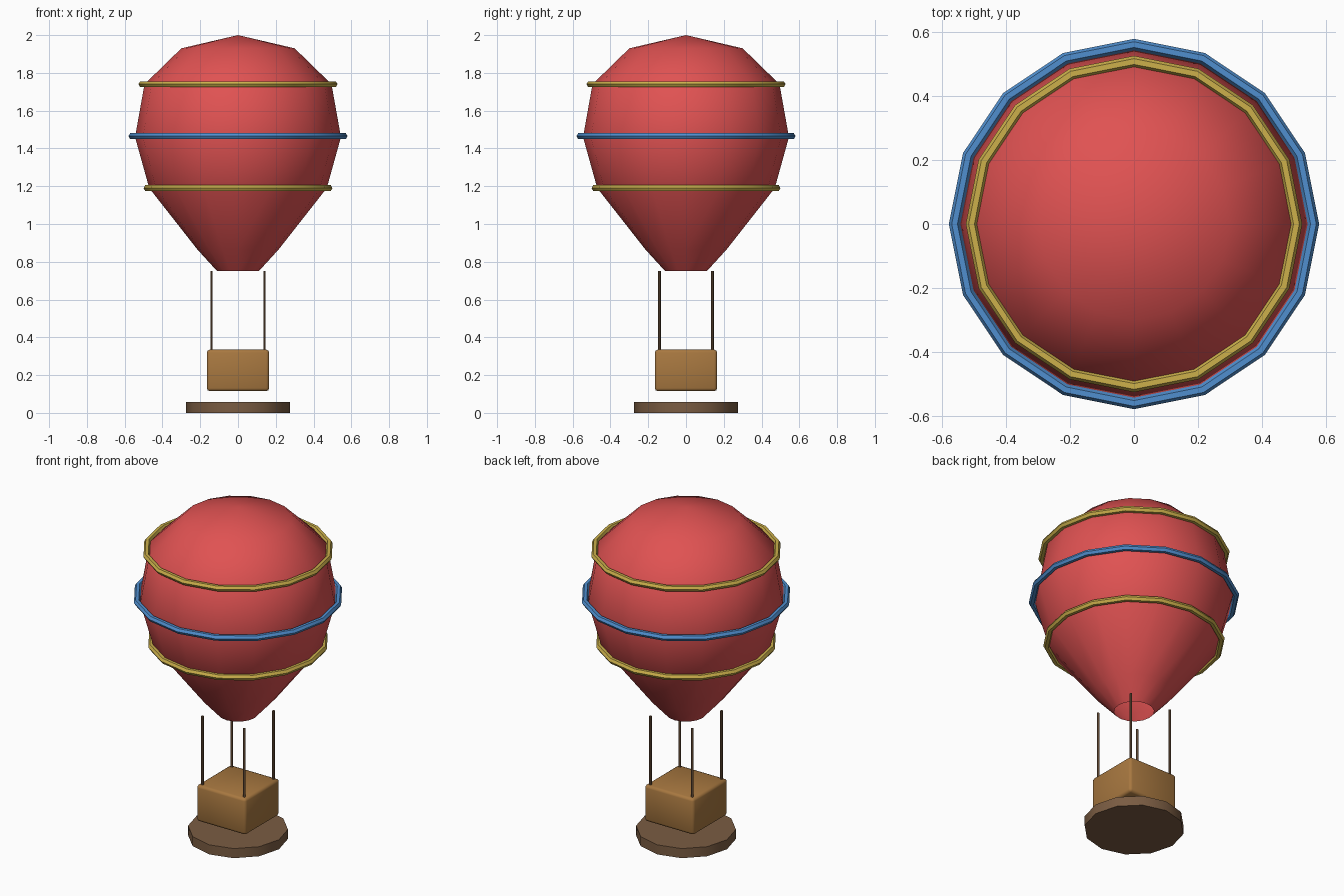
import bpy, bmesh, math
from mathutils import Matrix, Vector

cube = bpy.data.objects.get("Cube")
if cube:
    bpy.data.objects.remove(cube, do_unlink=True)


def material(name, rgb):
    """Flat colour from 8-bit display values."""
    lin = [((c / 255 + 0.055) / 1.055) ** 2.4 for c in rgb] + [1.0]
    mat = bpy.data.materials.new(name)
    mat.use_nodes = True
    mat.diffuse_color = lin
    bsdf = mat.node_tree.nodes["Principled BSDF"]
    bsdf.inputs["Base Color"].default_value = lin
    bsdf.inputs["Roughness"].default_value = 0.8
    return mat


red = material("envelope red", (224, 82, 82))
gold = material("band gold", (204, 176, 75))
blue = material("band blue", (80, 143, 207))
wicker = material("wicker tan", (168, 120, 64))
wood = material("dark wood", (122, 92, 66))


def add_object(name, bm, mat, angle):
    """Turn a bmesh into an object, smooth below the given edge angle."""
    mesh = bpy.data.meshes.new(name)
    bm.to_mesh(mesh)
    bm.free()
    mesh.materials.append(mat)
    obj = bpy.data.objects.new(name, mesh)
    bpy.context.collection.objects.link(obj)
    bpy.ops.object.select_all(action='DESELECT')
    obj.select_set(True)
    bpy.context.view_layer.objects.active = obj
    bpy.ops.object.shade_smooth_by_angle(angle=math.radians(angle))
    return obj


def lathe(name, profile, mat, sides, angle, closed=False):
    """Spin (radius, height) points, listed bottom to top, around z."""
    bm = bmesh.new()
    verts = [bm.verts.new((r, 0, z)) for r, z in profile]
    edges = [bm.edges.new(pair) for pair in zip(verts, verts[1:])]
    if closed:
        edges.append(bm.edges.new((verts[-1], verts[0])))
    bmesh.ops.spin(bm, geom=verts + edges, cent=(0, 0, 0), axis=(0, 0, 1),
                   angle=math.tau, steps=sides)
    bmesh.ops.remove_doubles(bm, verts=bm.verts, dist=0.0005)
    bmesh.ops.recalc_face_normals(bm, faces=bm.faces)
    # Open shells must face away from the axis
    if sum(f.normal.dot(f.calc_center_median() - Vector((0, 0, 1.4)))
           for f in bm.faces) < 0 and not closed:
        bmesh.ops.reverse_faces(bm, faces=bm.faces)
    return add_object(name, bm, mat, angle)


def cylinder(name, radius, z0, z1, mat, sides, x=0, y=0):
    bm = bmesh.new()
    bmesh.ops.create_cone(bm, cap_ends=True, segments=sides, radius1=radius,
                          radius2=radius, depth=z1 - z0,
                          matrix=Matrix.Translation((x, y, (z0 + z1) / 2)))
    return add_object(name, bm, mat, 40)


# Balloon envelope, open at the neck
lathe("envelope", [(0.11, 0.75), (0.215, 0.865), (0.47, 1.19), (0.545, 1.46),
                   (0.495, 1.74), (0.30, 1.93), (0, 2.0)], red, 16, 60)

# Hexagonal bands around the envelope
TUBE = 0.018
for name, outer, z, mat in (("lower_band", 0.50, 1.19, gold),
                            ("middle_band", 0.58, 1.465, blue),
                            ("upper_band", 0.527, 1.74, gold)):
    section = [(outer - TUBE + TUBE * math.cos(i * math.tau / 6),
                z + TUBE * math.sin(i * math.tau / 6)) for i in range(6)]
    lathe(name, section, mat, 16, 30, closed=True)

# Basket with softened edges
bm = bmesh.new()
bmesh.ops.create_cube(bm, size=1, matrix=Matrix.Translation((0, 0, 0.225))
                      @ Matrix.Diagonal((0.33, 0.33, 0.22, 1)))
bmesh.ops.bevel(bm, geom=bm.edges[:], offset=0.016, segments=2, profile=0.5,
                affect='EDGES')
add_object("basket", bm, wicker, 50)

# Four ropes from the basket corners
for side, x in (("right", -0.14), ("left", 0.14)):
    for end, y in (("front", -0.14), ("back", 0.14)):
        cylinder(f"{end}_{side}_rope", 0.007, 0.32, 0.75, wood, 6, x, y)

# Landing pad
cylinder("landing_pad", 0.275, 0, 0.058, wood, 12)
